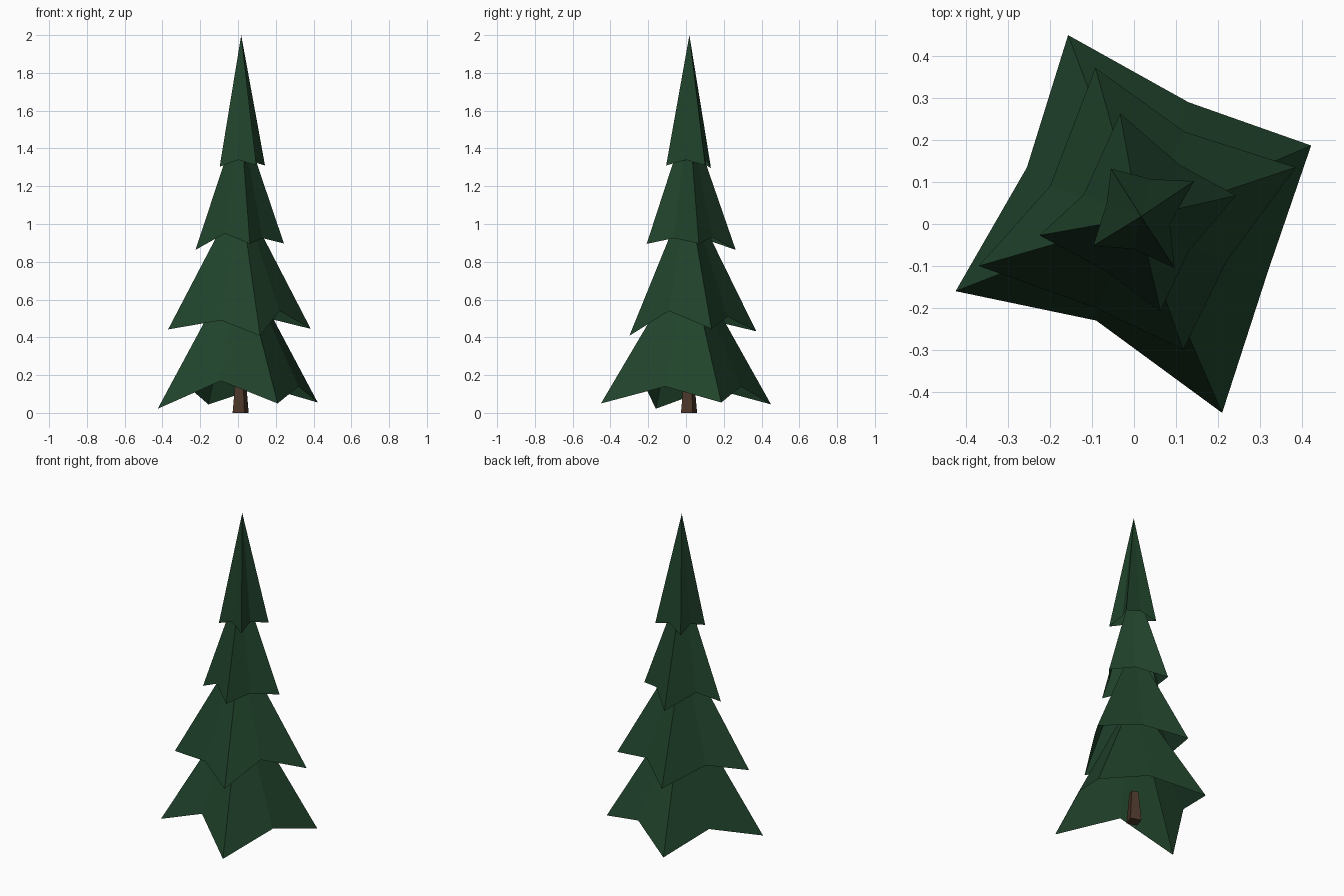
import bpy, bmesh
from math import radians
from mathutils import Matrix, Vector

if "Cube" in bpy.data.objects:
    bpy.data.objects.remove(bpy.data.objects["Cube"], do_unlink=True)


def make_material(name, color):
    mat = bpy.data.materials.new(name)
    mat.use_nodes = True
    mat.diffuse_color = (*color, 1)
    bsdf = mat.node_tree.nodes["Principled BSDF"]
    bsdf.inputs["Base Color"].default_value = (*color, 1)
    bsdf.inputs["Roughness"].default_value = 0.9
    return mat


def add_object(name, bm, mat):
    mesh = bpy.data.meshes.new(name)
    bm.to_mesh(mesh)
    bm.free()
    mesh.materials.append(mat)
    obj = bpy.data.objects.new(name, mesh)
    bpy.context.collection.objects.link(obj)
    return obj


def add_tier(name, rim, apex, mat):
    """Drooping star-shaped cone, open underneath; the rim runs anticlockwise."""
    bm = bmesh.new()
    ring = [bm.verts.new(p) for p in rim]
    tip = bm.verts.new(apex)
    for a, b in zip(ring, ring[1:] + ring[:1]):
        bm.faces.new((a, b, tip))
    return add_object(name, bm, mat)


green = make_material("dark pine green", (0.0145, 0.056, 0.0245))
brown = make_material("bark brown", (0.072, 0.038, 0.023))

# Branch tiers: rims alternate drooping tips and raised notches
add_tier("bottom_branches", [
    (-0.425, -0.16, 0.022), (-0.09, -0.23, 0.17), (0.21, -0.45, 0.05), (0.32, -0.11, 0.14),
    (0.422, 0.187, 0.055), (0.13, 0.29, 0.14), (-0.157, 0.45, 0.045), (-0.255, 0.135, 0.13)],
    (0.01, 0.01, 0.83), green)

add_tier("lower_middle_branches", [
    (-0.37, -0.10, 0.442), (-0.09, -0.2, 0.49), (0.117, -0.3, 0.408), (0.22, -0.09, 0.54),
    (0.385, 0.135, 0.445), (0.12, 0.22, 0.51), (-0.092, 0.372, 0.432), (-0.2, 0.09, 0.5)],
    (0.01, 0.01, 1.17), green)

add_tier("upper_middle_branches", [
    (-0.225, -0.027, 0.863), (-0.07, -0.11, 0.95), (0.063, -0.208, 0.895), (0.13, -0.065, 0.925),
    (0.243, 0.068, 0.897), (0.11, 0.14, 0.93), (-0.033, 0.263, 0.863), (-0.12, 0.07, 0.93)],
    (0.012, 0.015, 1.58), green)

add_tier("top_branches", [
    (-0.097, -0.052, 1.303), (0, -0.06, 1.34), (0.097, -0.105, 1.31), (0.085, 0, 1.34),
    (0.143, 0.102, 1.31), (0.04, 0.107, 1.34), (-0.055, 0.132, 1.297), (-0.065, 0.05, 1.34)],
    (0.017, 0.018, 2), green)

# Tapered square trunk ending just inside the bottom tier
bm = bmesh.new()
bmesh.ops.create_cone(
    bm, cap_ends=True, segments=4, radius1=0.047, radius2=0.029, depth=0.19,
    matrix=Matrix.Translation(Vector((0.014, 0.016, 0.095))) @ Matrix.Rotation(radians(25), 4, 'Z'))
add_object("trunk", bm, brown)
